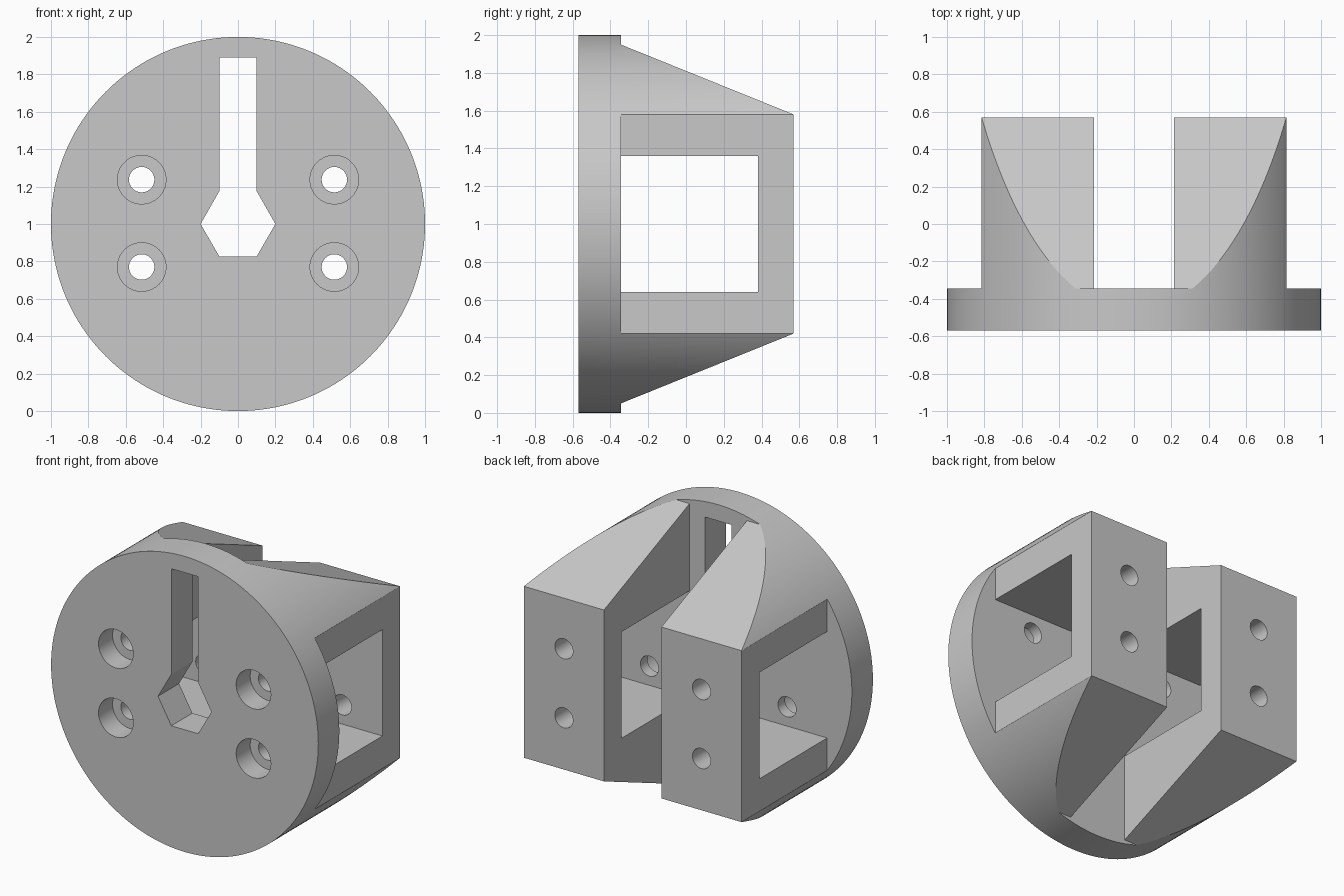
import bpy
import math
from mathutils import Vector

cube = bpy.data.objects.get("Cube")
if cube:
    bpy.data.objects.remove(cube, do_unlink=True)

RADIUS, HALF = 1.0, 0.57      # round body, lying along y
FLANGE = -0.345               # back face of the flange
ARM_IN, ARM_OUT = 0.215, 0.815
FAR = 1.3                     # cutters reach past the body

grey = bpy.data.materials.new("light grey")
grey.use_nodes = True
grey.diffuse_color = (0.58, 0.58, 0.58, 1)
grey.node_tree.nodes["Principled BSDF"].inputs["Base Color"].default_value = grey.diffuse_color


def prism(name, profile, start, end, axis):
    """Extrude a profile along x (points are y, z) or along y (points are x, z)."""
    def place(p, t):
        return Vector((t, p[0], p[1])) if axis == "x" else Vector((p[0], t, p[1]))
    n = len(profile)
    verts = [place(p, t) for t in (start, end) for p in profile]
    faces = [tuple(range(n)), tuple(range(2 * n - 1, n - 1, -1))]
    faces += [(i, i + n, (i + 1) % n + n, (i + 1) % n) for i in range(n)]
    mesh = bpy.data.meshes.new(name)
    mesh.from_pydata(verts, [], faces)
    # Turn the faces outward
    centre = sum(verts, Vector()) / len(verts)
    cap = mesh.polygons[0]
    if cap.normal.dot(place(profile[0], start) - place(profile[0], end)) < 0:
        mesh.flip_normals()
    mesh.update()
    obj = bpy.data.objects.new(name, mesh)
    bpy.context.collection.objects.link(obj)
    return obj


def circle(x, z, r, n):
    return [(x + r * math.cos(2 * math.pi * i / n), z + r * math.sin(2 * math.pi * i / n))
            for i in range(n)]


def rect(a0, a1, z0, z1):
    return [(a0, z0), (a1, z0), (a1, z1), (a0, z1)]


def cut(target, profile, start, end, axis):
    tool = prism("cutter", profile, start, end, axis)
    tool.hide_render = True
    mod = target.modifiers.new("cut", "BOOLEAN")
    mod.operation, mod.solver, mod.object = "DIFFERENCE", "EXACT", tool
    deps = bpy.context.evaluated_depsgraph_get()
    mesh = bpy.data.meshes.new_from_object(target.evaluated_get(deps))
    target.modifiers.clear()
    target.data = mesh
    bpy.data.objects.remove(tool, do_unlink=True)


# Round body
body = prism("flanged_gripper_body", circle(0, 1, RADIUS, 160), -HALF, HALF, "y")
body.data.materials.append(grey)

# Gap between the two arms and the flat outer sides
cut(body, rect(-ARM_IN, ARM_IN, -0.5, 2.5), FLANGE, FAR, "y")
for s in (-1, 1):
    x0, x1 = sorted((s * ARM_OUT, s * FAR))
    cut(body, rect(x0, x1, -0.5, 2.5), FLANGE, FAR, "y")

# Sloped tops and undersides of the arms
slope = (1.58 - 1.95) / (HALF - FLANGE)
tip = 1.95 + slope * (FAR - FLANGE)
for s in (-1, 1):
    wedge = [(FLANGE, 0.95), (FAR, tip - 1), (FAR, 1.5), (FLANGE, 1.5)]
    cut(body, [(y, 1 + s * h) for y, h in wedge], -FAR, FAR, "x")

# Square window through both arms
cut(body, rect(FLANGE, 0.38, 0.64, 1.36), -FAR, FAR, "x")

# Keyhole: hexagon with a slot above it
keyhole = [(-0.1, 0.827), (0.1, 0.827), (0.2, 1), (0.1, 1.175),
           (0.1, 1.89), (-0.1, 1.89), (-0.1, 1.175), (-0.2, 1)]
cut(body, keyhole, -FAR, 0, "y")

# Screw holes through flange and arm ends, counterbored at the front
for x in (-0.515, 0.515):
    for z in (0.77, 1.237):
        cut(body, circle(x, z, 0.068, 32), -FAR, FAR, "y")
        cut(body, circle(x, z, 0.13, 40), -FAR, -HALF + 0.15, "y")

bpy.ops.object.select_all(action="DESELECT")
body.select_set(True)
bpy.context.view_layer.objects.active = body
bpy.ops.object.shade_smooth_by_angle(angle=math.radians(25))
